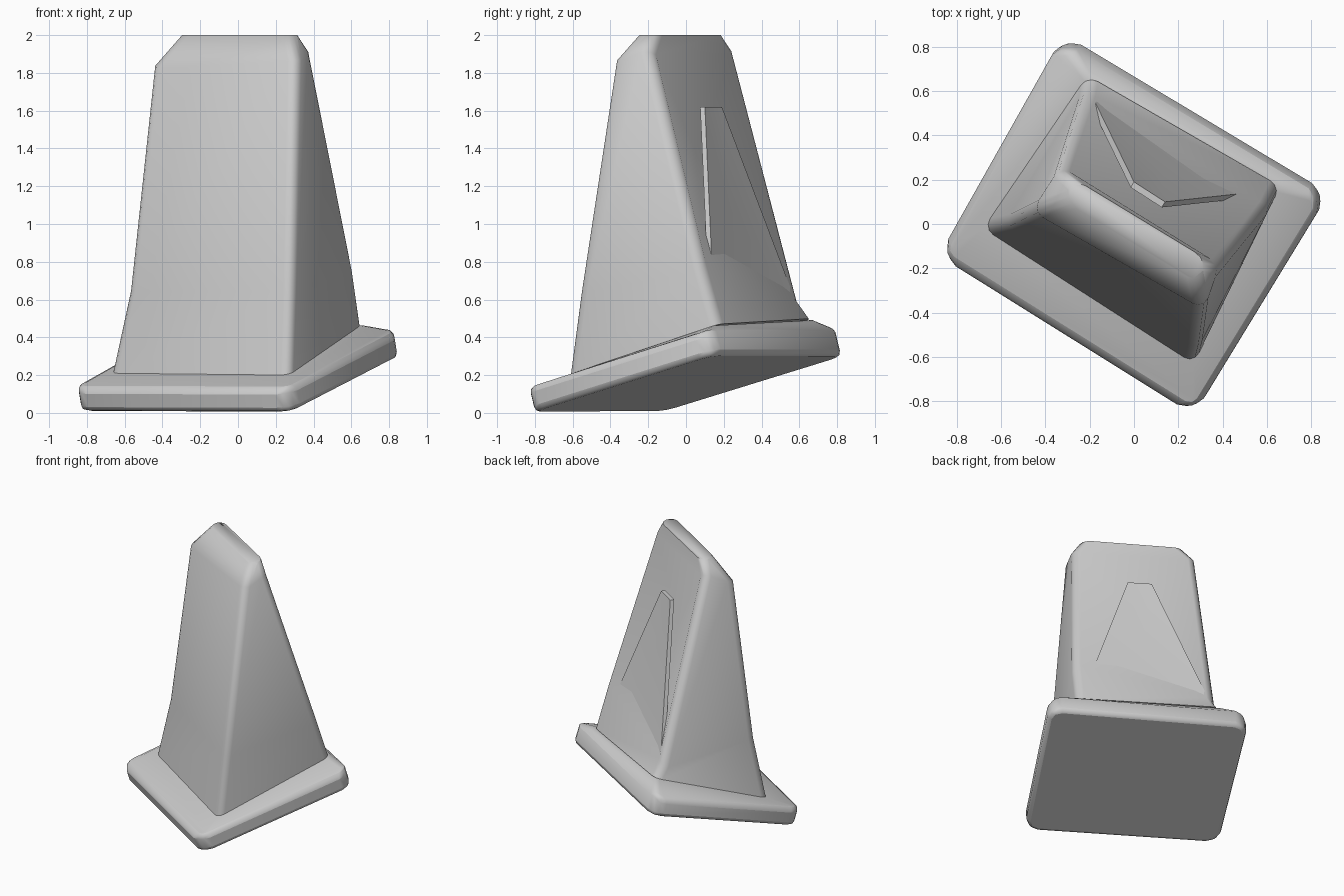
import bpy, bmesh
from mathutils import Vector

if "Cube" in bpy.data.objects:
    bpy.data.objects.remove(bpy.data.objects["Cube"])


def loft(rings):
    """Closed mesh through rings of four corners; returns bm, vert rings, side faces."""
    bm = bmesh.new()
    vr = [[bm.verts.new(p) for p in ring] for ring in rings]
    sides = []
    for a, b in zip(vr, vr[1:]):
        sides.append([bm.faces.new((a[i], a[(i + 1) % 4], b[(i + 1) % 4], b[i])) for i in range(4)])
    bm.faces.new(vr[0][::-1])
    bm.faces.new(vr[-1])
    return bm, vr, sides


def corner_edges(bm, vr):
    return [bm.edges.get((a[i], b[i])) for a, b in zip(vr, vr[1:]) for i in range(4)]


def bevel(bm, edges, width, segments=2):
    bmesh.ops.bevel(bm, geom=edges, offset=width, segments=segments, profile=0.5,
                    affect='EDGES', clamp_overlap=True)


def dent(bm, face, point):
    """Fan a face around one point to make it hollow."""
    r = bmesh.ops.poke(bm, faces=[face])
    r['verts'][0].co = Vector(point)


def finish(bm, name, soft=0.0, angle=1.1):
    bmesh.ops.recalc_face_normals(bm, faces=bm.faces)
    me = bpy.data.meshes.new(name)
    bm.to_mesh(me)
    bm.free()
    ob = bpy.data.objects.new(name, me)
    bpy.context.collection.objects.link(ob)
    bpy.ops.object.select_all(action='DESELECT')
    ob.select_set(True)
    bpy.context.view_layer.objects.active = ob
    bpy.ops.object.shade_smooth_by_angle(angle=angle)
    if soft:
        m = ob.modifiers.new("soft_edges", 'BEVEL')
        m.width, m.segments = soft, 2
        m.limit_method, m.angle_limit = 'ANGLE', 0.72
    return ob


# corner order everywhere: left, front, right, back
foot = [(-.68, -.02, .21), (.27, -.63, .2), (.66, .17, .47), (-.21, .67, .5)]

# tilted base plate with a sloping shoulder up to the body
plan = [(-.865, -.12), (.285, -.838), (.885, .145), (-.312, .862)]
under = [(x, y, .152 + .14 * x + .23 * y) for x, y in plan]
rim = [(x - .02, y - .03, z + .125) for x, y, z in under]
bm, vr, sides = loft([under, rim, foot])
bevel(bm, corner_edges(bm, vr[:2]), .09)
finish(bm, "base_plate", soft=.035)

# leaning tapered body with a hollow back and a chamfered crown
low = [(-.585, 0, .65), (.285, -.57, .65), (.62, .09, .75), (-.22, .61, .57)]
crown = [(-.46, .06, 1.83), (.31, -.385, 1.87), (.385, -.19, 1.92), (-.335, .255, 1.93)]
top = [(-.31, .1, 2), (.29, -.27, 2), (.33, -.16, 2), (-.28, .21, 2)]
bm, vr, sides = loft([foot, low, crown, top])
edges = corner_edges(bm, vr)
dent(bm, sides[1][2], (.03, .05, 1.38))
bevel(bm, edges, .06, 3)
finish(bm, "body")

# tapering panel standing in the hollow back
outer = [(.6, .15, .5), (.14, .1, 1.62), (0, .19, 1.62), (-.2, .6, .54)]
inner = [(x - .015, y - .025, z) for x, y, z in outer]
bm, vr, sides = loft([inner, outer])
cap = next(f for f in bm.faces if set(f.verts) == set(vr[1]))
dent(bm, cap, (.125, .24, 1.07))
finish(bm, "back_panel")
